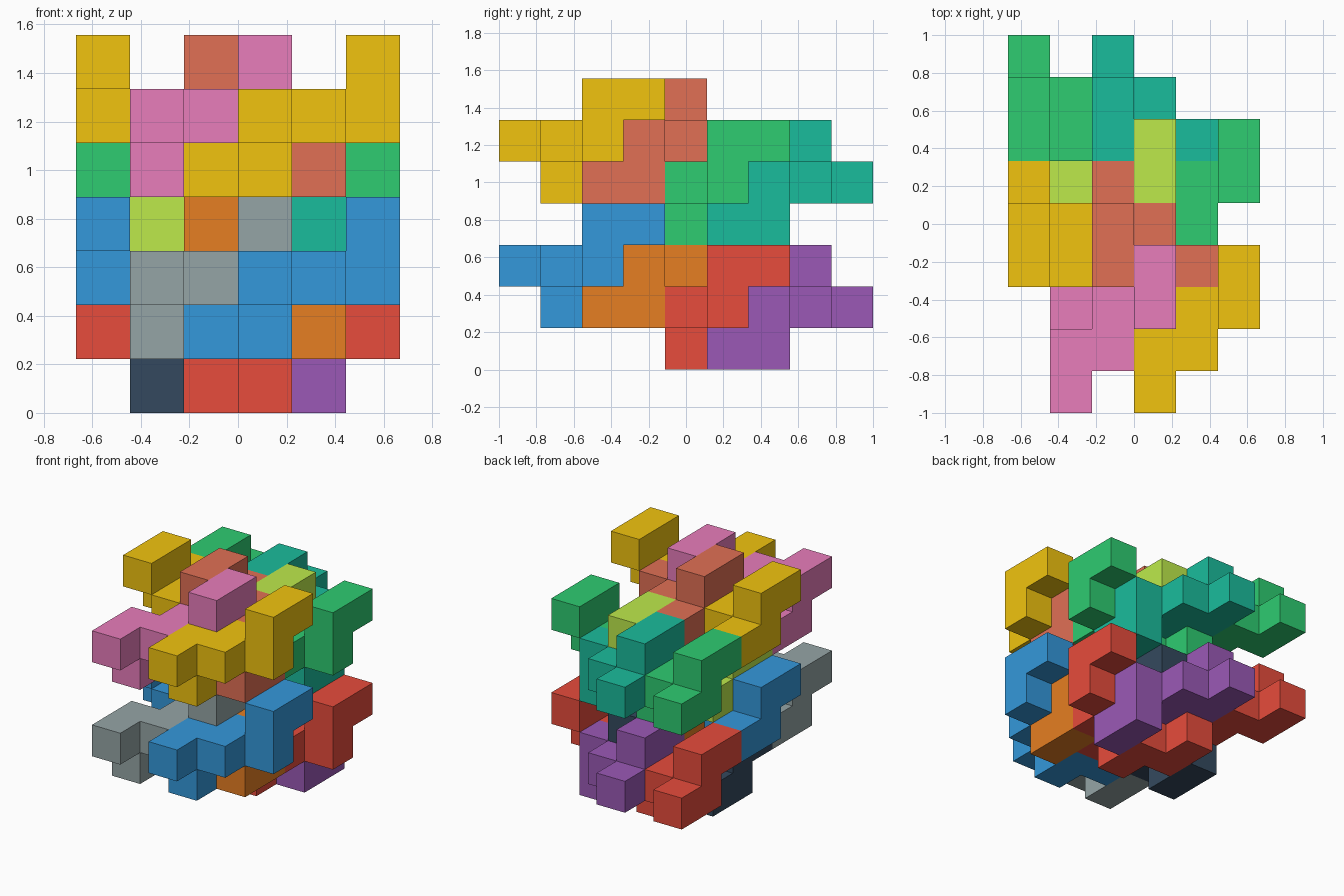
import bpy, bmesh
from mathutils import Vector

if "Cube" in bpy.data.objects:
    bpy.data.objects.remove(bpy.data.objects["Cube"])

U = 2 / 9                               # edge of one unit cube
ORIGIN = Vector((-3 * U, -1, 0))        # corner of the 6 x 9 x 7 cell grid

# Stair-shaped nine-cube piece, as (x, y, z) cells
STAIR = [(1, 1, 0), (1, 2, 0), (1, 0, 1), (1, 1, 1), (2, 1, 1), (2, 2, 1),
         (3, 2, 1), (3, 2, 2), (3, 3, 2)]
# The same piece turned half round the x axis
TURNED = [(x + 1, 5 - y, 2 - z) for x, y, z in STAIR]


def shift(cells, dx, dy, dz):
    return [(x + dx, y + dy, z + dz) for x, y, z in cells]


# Long piece: a stair and a turned stair joined in the middle
LONG = shift(STAIR, 2, 0, 0) + shift(TURNED, -2, 0, 0)
SHAPES = {"long_piece": LONG, "stair_piece": STAIR, "turned_piece": TURNED}


def material(name, hex_code):
    rgb = [int(hex_code[i:i + 2], 16) / 255 for i in (0, 2, 4)]
    lin = [c / 12.92 if c <= 0.04045 else ((c + 0.055) / 1.055) ** 2.4 for c in rgb]
    mat = bpy.data.materials.new(name)
    mat.diffuse_color = (*lin, 1)
    mat.use_nodes = True
    mat.node_tree.nodes["Principled BSDF"].inputs["Base Color"].default_value = mat.diffuse_color
    return mat


def polycube(name, cells, hex_code):
    """Outer skin of a set of unit cells, with flat areas merged."""
    filled = set(cells)
    bm = bmesh.new()
    for cell in cells:
        for axis in range(3):
            for side in (0, 1):
                near = list(cell)
                near[axis] += 2 * side - 1
                if tuple(near) in filled:
                    continue
                a, b = (axis + 1) % 3, (axis + 2) % 3
                loop = [(0, 0), (1, 0), (1, 1), (0, 1)]
                if side == 0:
                    loop.reverse()
                verts = []
                for s, t in loop:
                    p = Vector(cell)
                    p[axis] += side
                    p[a] += s
                    p[b] += t
                    verts.append(bm.verts.new(ORIGIN + p * U))
                bm.faces.new(verts)
    bmesh.ops.remove_doubles(bm, verts=bm.verts, dist=1e-4)
    bmesh.ops.dissolve_limit(bm, angle_limit=0.01, verts=bm.verts, edges=bm.edges)
    mesh = bpy.data.meshes.new(name)
    bm.to_mesh(mesh)
    bm.free()
    mesh.materials.append(material(name + "_colour", hex_code))
    bpy.context.collection.objects.link(bpy.data.objects.new(name, mesh))


# Four repeats of the three pieces: back ones sit one cell lower
GROUPS = [
    ("lower_back", (0, 3, 0), ("e74c3c", "34495e", "9b59b6")),
    ("lower_front", (0, 0, 1), ("3498db", "95a5a6", "e67e22")),
    ("upper_back", (0, 3, 3), ("2ecc71", "bdea4b", "1abc9c")),
    ("upper_front", (0, 0, 4), ("f1c40f", "e87dbb", "e17055")),
]
for group, offset, colours in GROUPS:
    for (shape, cells), colour in zip(SHAPES.items(), colours):
        polycube(f"{group}_{shape}", shift(cells, *offset), colour)
